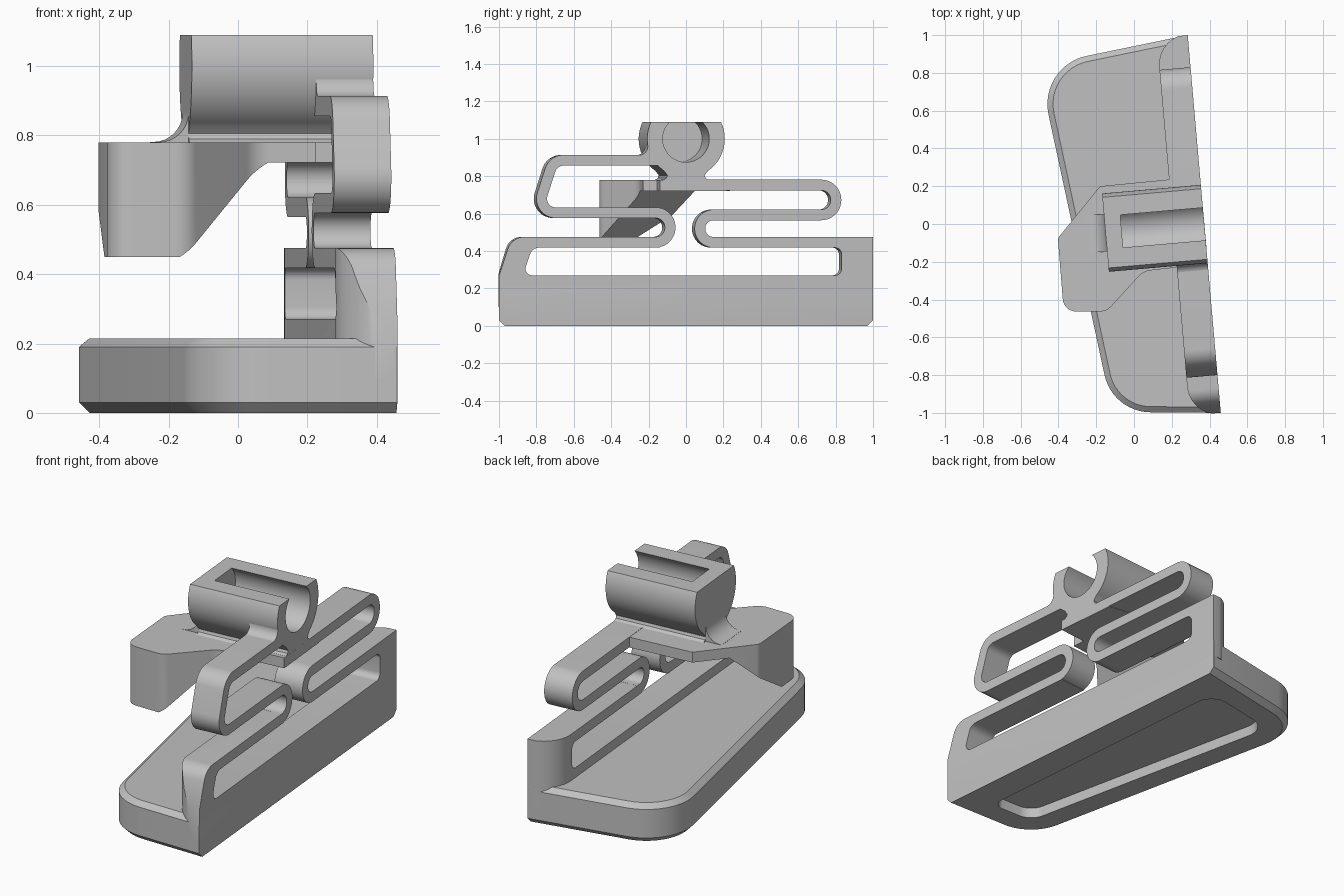
import bpy, bmesh, math
from mathutils import Vector, Matrix
from mathutils.geometry import intersect_line_line

if "Cube" in bpy.data.objects:
    bpy.data.objects.remove(bpy.data.objects["Cube"])

GREY = (0.53, 0.53, 0.53, 1)
grey = bpy.data.materials.new("plain grey")
grey.use_nodes = True
grey.diffuse_color = GREY
grey.node_tree.nodes["Principled BSDF"].inputs["Base Color"].default_value = GREY

# The spring wall is turned slightly; its outer face is the local x = 0 plane
TURN = Matrix.Translation((0.372, 0, 0)) @ Matrix.Rotation(math.radians(5), 4, "Z")
W = 0.165   # width of wall and springs


def rounded(pts, closed=True, steps=8):
    """Fillet the corners of (u, v, radius) points."""
    out, n = [], len(pts)
    for i, p in enumerate(pts):
        c = Vector(p[:2])
        r = p[2] if len(p) > 2 else 0
        if r == 0 or (not closed and i in (0, n - 1)):
            out.append(c)
            continue
        a = (Vector(pts[i - 1][:2]) - c).normalized()
        b = (Vector(pts[(i + 1) % n][:2]) - c).normalized()
        half = a.angle(b) / 2
        mid = c + (a + b).normalized() * r / math.sin(half)
        start = c + a * r / math.tan(half) - mid
        end = c + b * r / math.tan(half) - mid
        sweep = start.angle_signed(end)
        for k in range(steps + 1):
            out.append(mid + Matrix.Rotation(-sweep * k / steps, 2) @ start)
    return out


def arc(r, a0, a1, cz=1.0, steps=28):
    angles = [math.radians(a0 + (a1 - a0) * k / steps) for k in range(steps + 1)]
    return [Vector((r * math.cos(t), cz + r * math.sin(t))) for t in angles]


def ribbon(path, thick):
    """Closed outline of a strip that follows an open path."""
    left, right = [], []
    for i, p in enumerate(path):
        t = (path[min(i + 1, len(path) - 1)] - path[max(i - 1, 0)]).normalized()
        side = Vector((-t.y, t.x)) * thick / 2
        left.append(p + side)
        right.append(p - side)
    return left + right[::-1]


def finish(name, bm):
    bmesh.ops.recalc_face_normals(bm, faces=bm.faces)
    mesh = bpy.data.meshes.new(name)
    bm.to_mesh(mesh)
    bm.free()
    mesh.materials.append(grey)
    ob = bpy.data.objects.new(name, mesh)
    bpy.context.collection.objects.link(ob)
    return ob


def loft(rings):
    bm = bmesh.new()
    loops = [[bm.verts.new(v) for v in ring] for ring in rings]
    for a, b in zip(loops, loops[1:]):
        for i in range(len(a)):
            j = (i + 1) % len(a)
            bm.faces.new((a[i], a[j], b[j], b[i]))
    bm.faces.new(loops[0])
    bm.faces.new(loops[-1])
    return bm


def flat_bm(pts, z0, z1):
    return loft([[(p[0], p[1], z) for p in pts] for z in (z0, z1)])


def side_part(name, pts, x0=-W, x1=0):
    """Extrude a (y, z) outline across the turned frame."""
    return finish(name, loft([[TURN @ Vector((x, p[0], p[1])) for p in pts] for x in (x0, x1)]))


# Base plate: chamfered tray with a hollow underside
CORNERS = [(0.2845, 1.0), (-0.508, 0.837), (-0.114, -0.995), (0.4595, -1.0)]


def base_ring(z, inset, wall_inset, radii):
    lines = []
    for i in range(4):
        a, b = Vector(CORNERS[i]), Vector(CORNERS[(i + 1) % 4])
        d = (b - a).normalized()
        off = Vector((-d.y, d.x)) * (wall_inset if i == 3 else inset)
        lines.append(((a + off).to_3d(), (b + off).to_3d()))
    pts = []
    for i in range(4):
        hit = intersect_line_line(*lines[i - 1], *lines[i])[0]
        pts.append((hit.x, hit.y, radii[i]))
    return [(p.x, p.y, z) for p in rounded(pts, steps=12)]


sharp = 0.001
outer, inner = (sharp, 0.26, 0.25, sharp), (sharp, 0.23, 0.22, sharp)
hollow = (0.1, 0.12, 0.1, 0.06)
finish("base", loft([
    base_ring(0.215, 0.03, 0, inner), base_ring(0.19, 0, 0, outer),
    base_ring(0.03, 0, 0, outer), base_ring(0, 0.03, 0, inner),
    base_ring(0, 0.155, 0.17, hollow), base_ring(0.055, 0.16, 0.175, hollow)]))

# Wall with a long slot, its inner ends rounded in plan
wall = side_part("spring_wall", rounded([
    (-1.003, 0.1), (1.003, 0.1), (1.003, 0.475), (0.15, 0.475), (0.15, 0.418),
    (0.835, 0.418, 0.035), (0.835, 0.27, 0.035), (-0.875, 0.27, 0.035),
    (-0.825, 0.418, 0.05), (-0.14, 0.418), (-0.14, 0.475),
    (-0.935, 0.475, 0.09), (-1.003, 0.27)]))
plan = rounded([(0.01, -1.01), (0.01, 1.01), (-W, 1.003, 0.16), (-W, -1.003, 0.16)], steps=12)
cutter = finish("wall_cutter", flat_bm([TURN @ p.to_3d() for p in plan], -0.1, 0.6))
cutter.hide_render = True
mod = wall.modifiers.new("round_ends", "BOOLEAN")
mod.operation, mod.solver, mod.object = "INTERSECT", "EXACT", cutter
bpy.context.view_layer.objects.active = wall
bpy.ops.object.modifier_apply(modifier=mod.name)
bpy.data.objects.remove(cutter)

# Folded springs
T = 0.057
side_part("front_spring", ribbon(rounded([
    (-0.16, 0.447), (-0.085, 0.447, 0.078), (-0.085, 0.605, 0.078),
    (-0.802, 0.605, 0.075), (-0.712, 0.885, 0.075), (-0.13, 0.885)], False, 12), T))
side_part("rear_spring", ribbon(rounded([
    (0.17, 0.447), (0.075, 0.447, 0.072), (0.075, 0.593, 0.072),
    (0.805, 0.593, 0.079), (0.805, 0.753, 0.079), (-0.12, 0.753)], False, 12), T))
side_part("spring_fillet", rounded([
    (-0.27, 0.912), (-0.208, 0.912, 0.05), (-0.204, 0.966), (-0.15, 0.966), (-0.15, 0.9)]))

# Open-topped cradle with a closed back end and a neck
R, r = 0.208, 0.125
top, lip = (math.degrees(math.asin(0.09 / q)) for q in (R, r))
neck = [Vector(p) for p in ((-0.1, 0.805), (-0.105, 0.79), (-0.13, 0.775),
                            (0.13, 0.775), (0.105, 0.79), (0.1, 0.805))]
shell = arc(R, 180 - top, 235) + neck + arc(R, -55, top)
side_part("cradle", shell + arc(r, lip, -180 - lip), -0.44, 0)
side_part("cradle_back", shell, -0.525, -0.439)
foot = rounded([(-0.5, 0.88), (-0.525, 0.88), (-0.525, 0.781, 0.085),
                (-0.62, 0.781), (-0.62, 0.76), (-0.5, 0.76)])
finish("cradle_foot", loft([[TURN @ Vector((p.x, y, p.y)) for p in foot] for y in (-0.1, 0.1)]))

# Lever plate and the sloped block hanging below it
lever = rounded([
    (-0.403, -0.075, 0.04), (-0.372, -0.463, 0.07), (-0.145, -0.463, 0.08),
    (0.05, -0.25, 0.1), (0.225, -0.23), (0.22, -0.155), (0.385, -0.14),
    (0.353, 0.215), (0.18, 0.235), (-0.18, 0.2)])
finish("lever_plate", flat_bm(lever, 0.722, 0.78))
bm = flat_bm(lever, 0.45, 0.723)
bmesh.ops.bisect_plane(
    bm, geom=bm.verts[:] + bm.edges[:] + bm.faces[:], plane_co=(-0.17, -0.46, 0.45),
    plane_no=(0.5, 0.667, -1), clear_outer=True)
bmesh.ops.holes_fill(bm, edges=[e for e in bm.edges if e.is_boundary], sides=0)
finish("lever_block", bm)

# Smooth the curves and keep the corners sharp
for ob in bpy.context.collection.objects:
    if ob.type == "MESH" and grey.name in ob.data.materials:
        bpy.ops.object.select_all(action="DESELECT")
        ob.select_set(True)
        bpy.context.view_layer.objects.active = ob
        bpy.ops.object.shade_smooth_by_angle(angle=math.radians(30))
